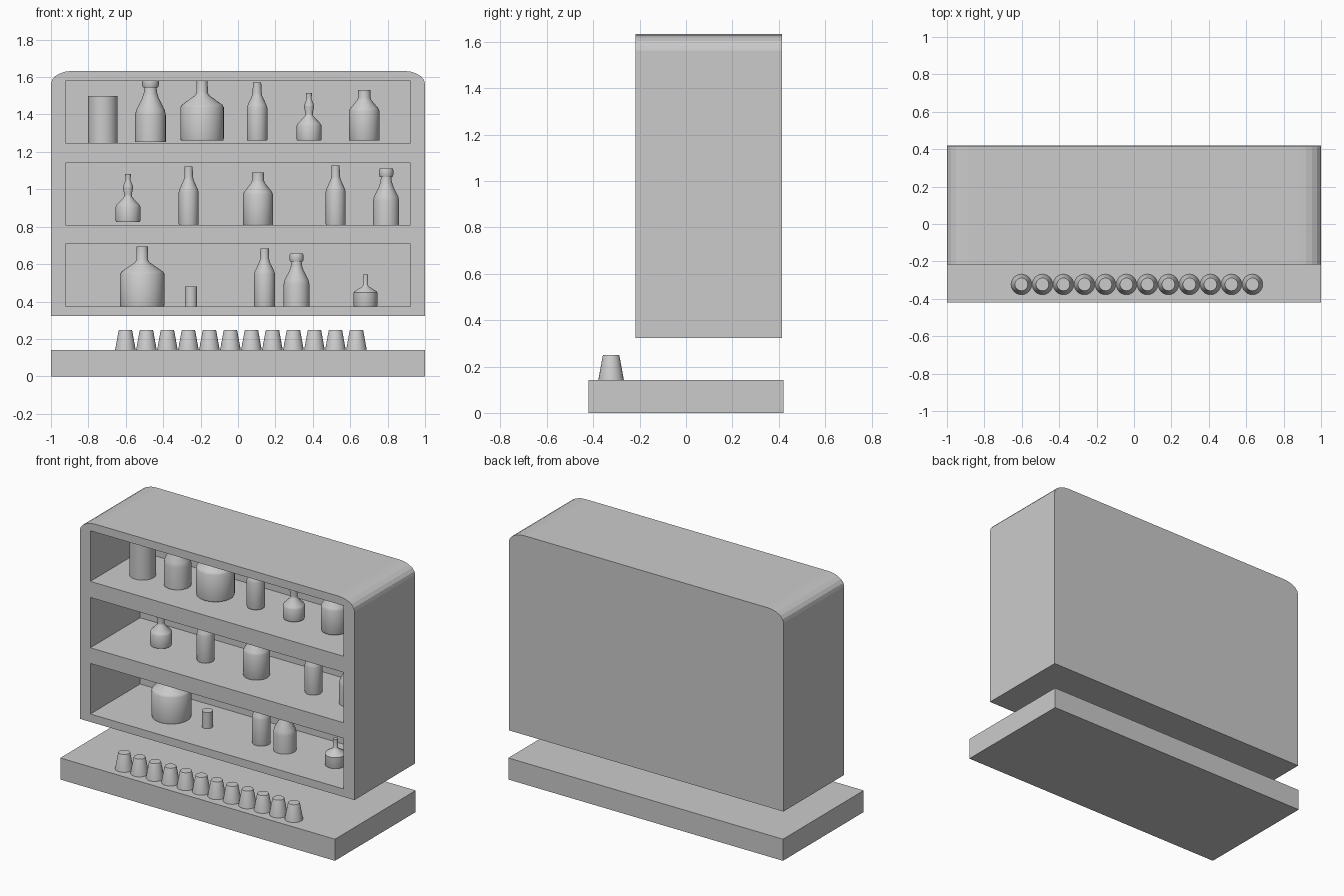
import bpy, bmesh, math

if "Cube" in bpy.data.objects:
    bpy.data.objects.remove(bpy.data.objects["Cube"])

grey = bpy.data.materials.new("plain grey")
grey.diffuse_color = (0.6, 0.6, 0.6, 1)
grey.use_nodes = True
grey.node_tree.nodes["Principled BSDF"].inputs["Base Color"].default_value = grey.diffuse_color


def finish(name, bm):
    bmesh.ops.recalc_face_normals(bm, faces=bm.faces)
    me = bpy.data.meshes.new(name)
    bm.to_mesh(me)
    bm.free()
    me.materials.append(grey)
    ob = bpy.data.objects.new(name, me)
    bpy.context.collection.objects.link(ob)
    return ob


def add_prism(bm, outline, y0, y1):
    """Extrude an x-z outline from y0 to y1."""
    front = [bm.verts.new((x, y0, z)) for x, z in outline]
    back = [bm.verts.new((x, y1, z)) for x, z in outline]
    bm.faces.new(front)
    bm.faces.new(back[::-1])
    n = len(outline)
    for i in range(n):
        j = (i + 1) % n
        bm.faces.new((front[i], back[i], back[j], front[j]))


def rect(x0, x1, z0, z1):
    return [(x0, z0), (x1, z0), (x1, z1), (x0, z1)]


def lathe(name, x, y, z, r, h, profile, sides=32):
    """Spin a profile of (radius fraction, height fraction) points."""
    bm = bmesh.new()
    rings = [[bm.verts.new((x + r * pr * math.cos(2 * math.pi * i / sides),
                            y + r * pr * math.sin(2 * math.pi * i / sides),
                            z + h * pz)) for i in range(sides)]
             for pr, pz in profile]
    for a, b in zip(rings, rings[1:]):
        for i in range(sides):
            j = (i + 1) % sides
            bm.faces.new((a[i], a[j], b[j], b[i]))
    bm.faces.new(rings[0][::-1])
    bm.faces.new(rings[-1])
    ob = finish(name, bm)
    bpy.ops.object.select_all(action='DESELECT')
    ob.select_set(True)
    bpy.context.view_layer.objects.active = ob
    bpy.ops.object.shade_smooth_by_angle(angle=math.radians(35))
    return ob


# Counter slab
bm = bmesh.new()
add_prism(bm, rect(-1, 1, 0, 0.142), -0.42, 0.42)
finish("counter_base", bm)

# Cabinet with rounded top corners
RX, RZ, TOP, SEG = 0.115, 0.07, 1.633, 5
arc = [(1 - RX + RX * math.cos(t), TOP - RZ + RZ * math.sin(t))
       for t in (math.pi / 2 * i / SEG for i in range(SEG + 1))]
outline = [(-1, 0.322), (1, 0.322)] + arc + [(-x, z) for x, z in reversed(arc)]
bm = bmesh.new()
add_prism(bm, outline, -0.217, 0.415)
cabinet = finish("cabinet", bm)

# Three shelf openings cut from the front
bm = bmesh.new()
for z0, z1 in ((0.374, 0.707), (0.81, 1.141), (1.247, 1.58)):
    add_prism(bm, rect(-0.923, 0.921, z0, z1), -0.4, 0.30)
cutter = finish("shelf_cutter", bm)
cutter.hide_render = True
mod = cabinet.modifiers.new("openings", 'BOOLEAN')
mod.operation = 'DIFFERENCE'
mod.solver = 'EXACT'
mod.object = cutter
bpy.context.view_layer.objects.active = cabinet
bpy.ops.object.modifier_apply(modifier=mod.name)
bpy.data.objects.remove(cutter)

# Bottle profiles
SHAPES = {
    "jar": [(1, 0), (1, 1)],
    "decanter": [(1, 0), (1, .42), (.93, .5), (.55, .68), (.44, .76), (.39, .85),
                 (.5, .85), (.55, .89), (.55, .97), (.5, 1)],
    "flagon": [(.98, 0), (1, .03), (1, .54), (.93, .58), (.32, .735), (.27, .77), (.25, 1)],
    "slim_bottle": [(.97, 0), (1, .02), (1, .56), (.92, .61), (.5, .77), (.44, .82), (.4, 1)],
    "bulb_bottle": [(.97, 0), (1, .03), (1, .32), (.92, .36), (.34, .52), (.3, .57), (.41, .71),
                    (.4, .75), (.22, .86), (.2, .9), (.24, 1)],
    "squat_bottle": [(.97, 0), (1, .02), (1, .58), (.93, .63), (.46, .8), (.41, .84), (.41, 1)],
    "vial": [(.97, 0), (1, .03), (1, .43), (.92, .47), (.28, .62), (.22, .66), (.22, 1)],
}

# Bottles on the shelves: shape, x, bottom, radius, height
BOTTLES = [
    ("jar", -.722, 1.247, .079, .253), ("decanter", -.468, 1.252, .082, .345),
    ("flagon", -.192, 1.262, .116, .328), ("slim_bottle", .102, 1.26, .055, .312),
    ("bulb_bottle", .38, 1.26, .066, .255), ("squat_bottle", .675, 1.26, .082, .272),
    ("bulb_bottle", -.588, .825, .066, .256), ("slim_bottle", -.264, .81, .053, .313),
    ("squat_bottle", .107, .81, .08, .28), ("slim_bottle", .522, .81, .053, .317),
    ("decanter", .792, .81, .07, .302),
    ("flagon", -.512, .374, .119, .321), ("jar", -.251, .374, .033, .106),
    ("slim_bottle", .142, .374, .056, .309), ("decanter", .313, .374, .069, .282),
    ("vial", .682, .374, .064, .171),
]
for i, (shape, x, z, r, h) in enumerate(BOTTLES):
    lathe(f"{shape}_{i + 1}", x, 0.04, z, r, h, SHAPES[shape])

# Row of upturned cups on the counter
for i in range(12):
    lathe(f"cup_{i + 1}", -0.602 + i * 0.1123, -0.323, 0.142, 0.055, 0.107,
          [(1, 0), (.66, .96), (.62, 1)], 24)
